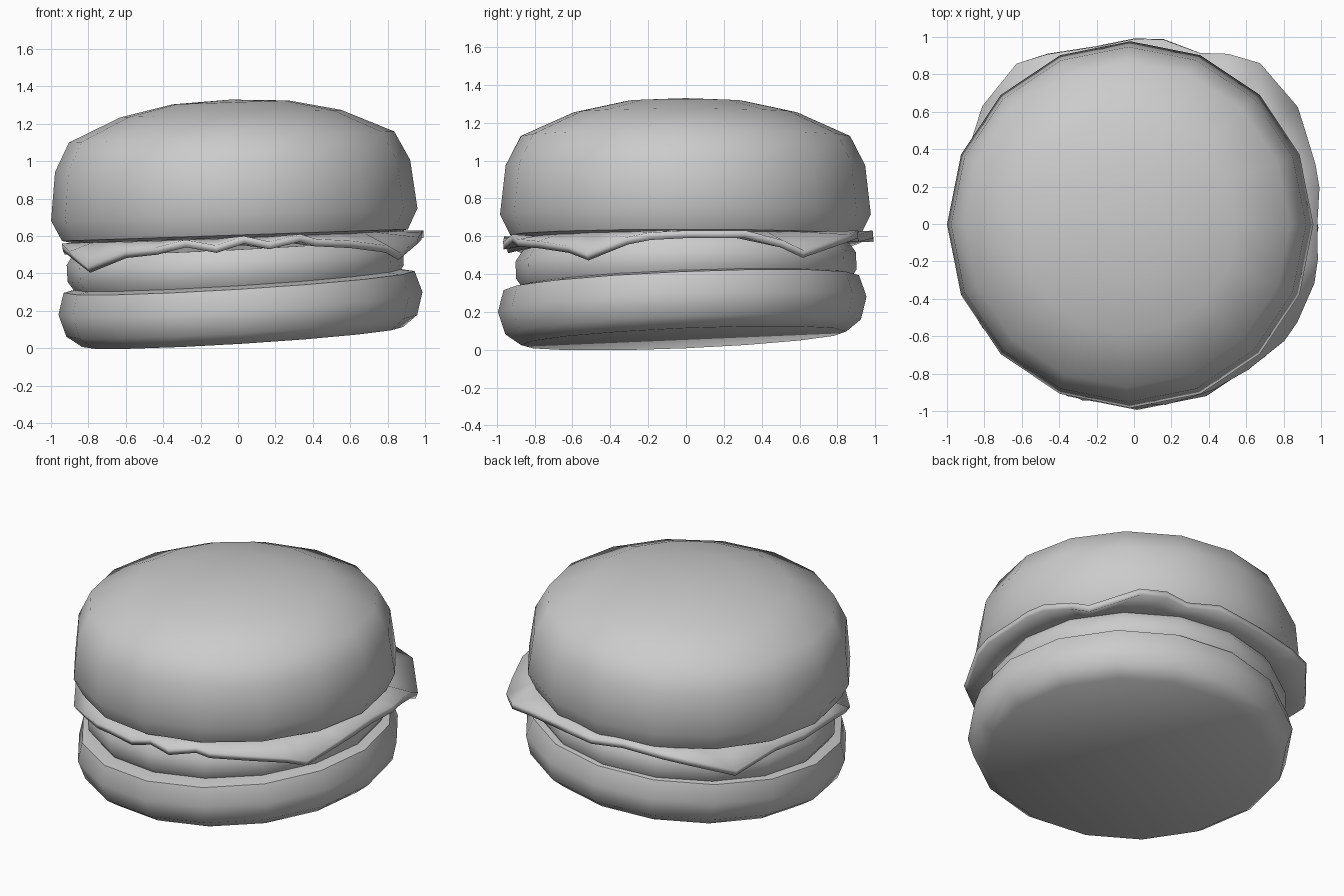
import bpy, bmesh
from math import cos, sin, pi, radians

if "Cube" in bpy.data.objects:
    bpy.data.objects.remove(bpy.data.objects["Cube"])


def finish(name, bm):
    bmesh.ops.recalc_face_normals(bm, faces=bm.faces)
    mesh = bpy.data.meshes.new(name)
    bm.to_mesh(mesh)
    bm.free()
    ob = bpy.data.objects.new(name, mesh)
    bpy.context.collection.objects.link(ob)
    bpy.context.view_layer.objects.active = ob
    ob.select_set(True)
    bpy.ops.object.shade_smooth_by_angle(angle=radians(40))
    ob.select_set(False)
    return ob


def lathe(name, profile, centre, slope_x, slope_y, sides=16):
    """Closed 16-sided turned solid, tipped to lie slightly askew."""
    bm = bmesh.new()
    rings = []
    for r, z in profile:
        if r == 0:
            rings.append([bm.verts.new((0, 0, z - centre[2]))] * sides)
        else:
            rings.append([bm.verts.new((r * cos(2 * pi * i / sides),
                                        r * sin(2 * pi * i / sides),
                                        z - centre[2])) for i in range(sides)])
    for a, b in zip(rings, rings[1:]):
        for i in range(sides):
            j = (i + 1) % sides
            bm.faces.new(list(dict.fromkeys((a[i], a[j], b[j], b[i]))))
    for ring, (r, z) in ((rings[0], profile[0]), (rings[-1], profile[-1])):
        if r > 0:
            bm.faces.new(ring)
    ob = finish(name, bm)
    ob.location = centre
    ob.rotation_euler = (slope_y, -slope_x, 0)
    return ob


# Lower bun
lathe("bottom_bun",
      [(0.86, 0.06), (0.94, 0.12), (0.975, 0.24), (0.94, 0.355), (0.85, 0.37)],
      (0.013, -0.02, 0.24), 0.062, 0.042)

# Meat patty
lathe("patty",
      [(0.86, 0.34), (0.90, 0.40), (0.90, 0.49), (0.86, 0.55)],
      (-0.015, 0.0, 0.45), 0.05, 0.027)

# Domed upper bun
lathe("top_bun",
      [(0.86, 0.59), (0.925, 0.605), (0.98, 0.715), (0.95, 0.975),
       (0.87, 1.13), (0.59, 1.255), (0.31, 1.315), (0, 1.33)],
      (-0.02, -0.003, 0.715), 0.034, 0.0)

# Cheese slice rim: angle, radius, height; four drooping corners, rippled edges
rim = [(0, 0.98, 0.61), (11, 1.01, 0.61), (18, 1.02, 0.61), (29, 1.04, 0.56),
       (35.5, 1.07, 0.505), (52, 1.09, 0.59), (61, 1.04, 0.61), (69, 0.98, 0.59),
       (81, 1.0, 0.61), (90, 0.99, 0.59), (102, 0.97, 0.60), (117, 1.02, 0.58),
       (126, 1.06, 0.56), (142, 1.02, 0.45), (159, 0.96, 0.53), (174, 0.935, 0.52),
       (192, 0.96, 0.54), (204, 0.98, 0.50), (214.5, 0.97, 0.42), (231, 0.96, 0.50),
       (243, 0.957, 0.52), (253.5, 0.98, 0.56), (263, 0.95, 0.53), (272, 0.96, 0.58),
       (280, 0.98, 0.55), (290, 0.975, 0.59), (295, 0.98, 0.565), (308, 0.985, 0.555),
       (322, 1.01, 0.53), (329, 1.01, 0.49), (342, 1.01, 0.575), (349, 1.0, 0.60)]
bm = bmesh.new()
inner, outer = [], []
for deg, r, z in rim:
    c, s = cos(radians(deg)), sin(radians(deg))
    ri = 0.85
    inner.append(bm.verts.new((ri * c, ri * s, 0.578 + 0.038 * ri * c + 0.01 * ri * s)))
    outer.append(bm.verts.new((r * c, r * s, z)))
middle = bm.verts.new((0, 0, 0.578))
for i in range(len(rim)):
    j = (i + 1) % len(rim)
    bm.faces.new((inner[i], outer[i], outer[j], inner[j]))
    bm.faces.new((middle, inner[i], inner[j]))
cheese = finish("cheese_slice", bm)
thick = cheese.modifiers.new("thickness", 'SOLIDIFY')
thick.thickness = 0.04
thick.offset = 0
